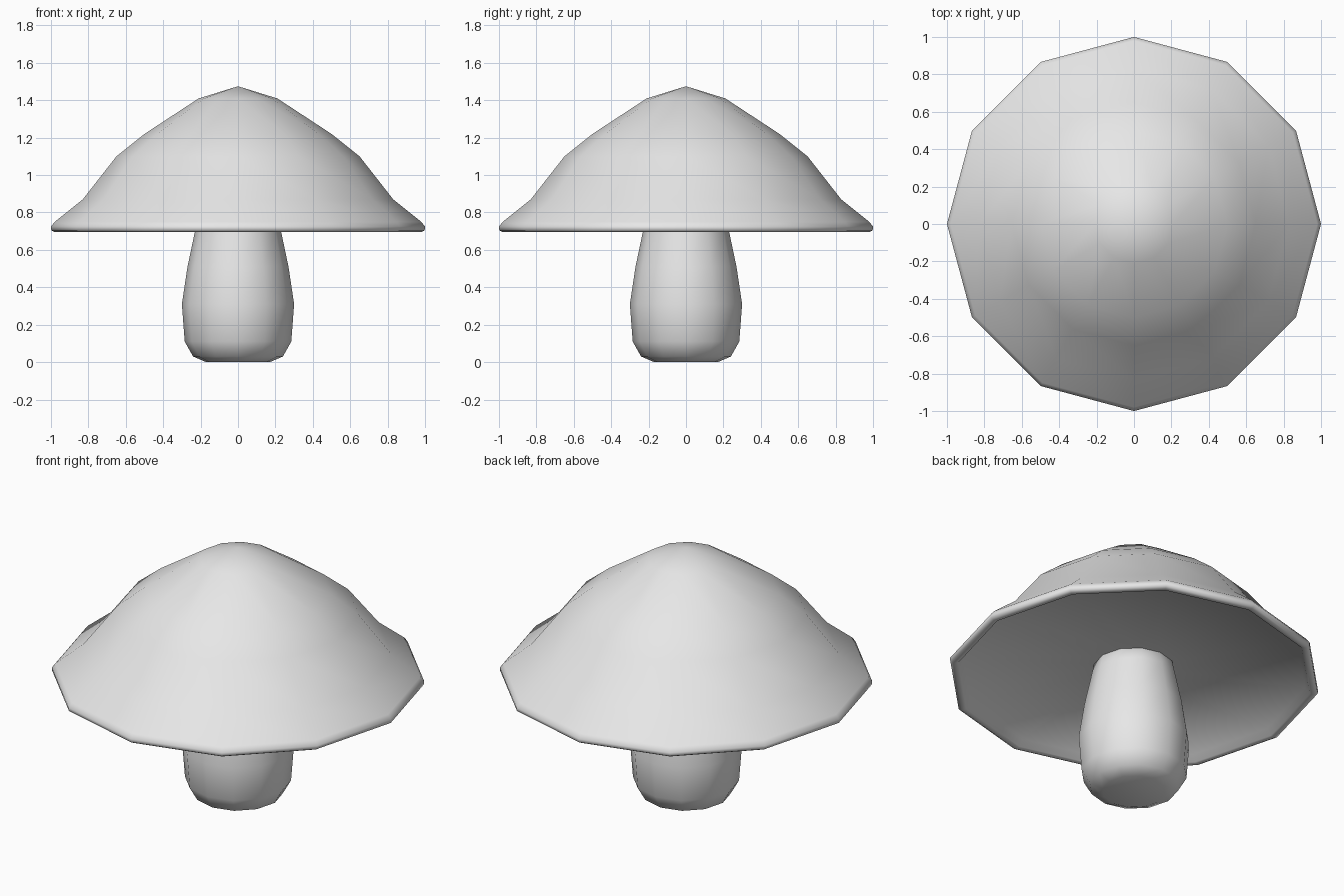
import bpy
import bmesh
from math import cos, sin, tau

SIDES = 12

cube = bpy.data.objects.get("Cube")
if cube:
    bpy.data.objects.remove(cube, do_unlink=True)

# One plain grey for the whole model
grey = bpy.data.materials.new("light_grey")
grey.use_nodes = True
grey.diffuse_color = (0.8, 0.8, 0.8, 1)
grey.node_tree.nodes["Principled BSDF"].inputs["Base Color"].default_value = (0.8, 0.8, 0.8, 1)


def lathe(name, profile):
    """Spin (radius, height) points round z; radius 0 makes a pole."""
    bm = bmesh.new()
    rings = []
    for r, z in profile:
        if r == 0:
            rings.append([bm.verts.new((0, 0, z))] * SIDES)
        else:
            rings.append([bm.verts.new((r * cos(tau * i / SIDES), r * sin(tau * i / SIDES), z))
                          for i in range(SIDES)])
    for a, b in zip(rings, rings[1:]):
        for i in range(SIDES):
            j = (i + 1) % SIDES
            corners = [a[i], a[j], b[j], b[i]]
            bm.faces.new(list(dict.fromkeys(corners)))
    bmesh.ops.recalc_face_normals(bm, faces=bm.faces)
    for face in bm.faces:
        face.smooth = True
    mesh = bpy.data.meshes.new(name)
    bm.to_mesh(mesh)
    bm.free()
    mesh.materials.append(grey)
    obj = bpy.data.objects.new(name, mesh)
    bpy.context.collection.objects.link(obj)
    return obj


# Cap: pointed dome, flared rim, shallow hollow underside
lathe("cap", [(0, 1.475), (0.21, 1.41), (0.5, 1.22), (0.65, 1.1), (0.83, 0.87),
              (0.98, 0.75), (1.0, 0.725), (0.998, 0.705), (0.98, 0.695),
              (0.955, 0.70), (0.93, 0.735), (0.2, 0.765), (0, 0.77)])

# Stem: rounded foot, swollen middle, narrowing into the cap
lathe("stem", [(0, 0), (0.17, 0), (0.24, 0.03), (0.285, 0.11), (0.3, 0.31),
               (0.27, 0.51), (0.23, 0.7), (0.21, 0.8), (0, 0.8)])
